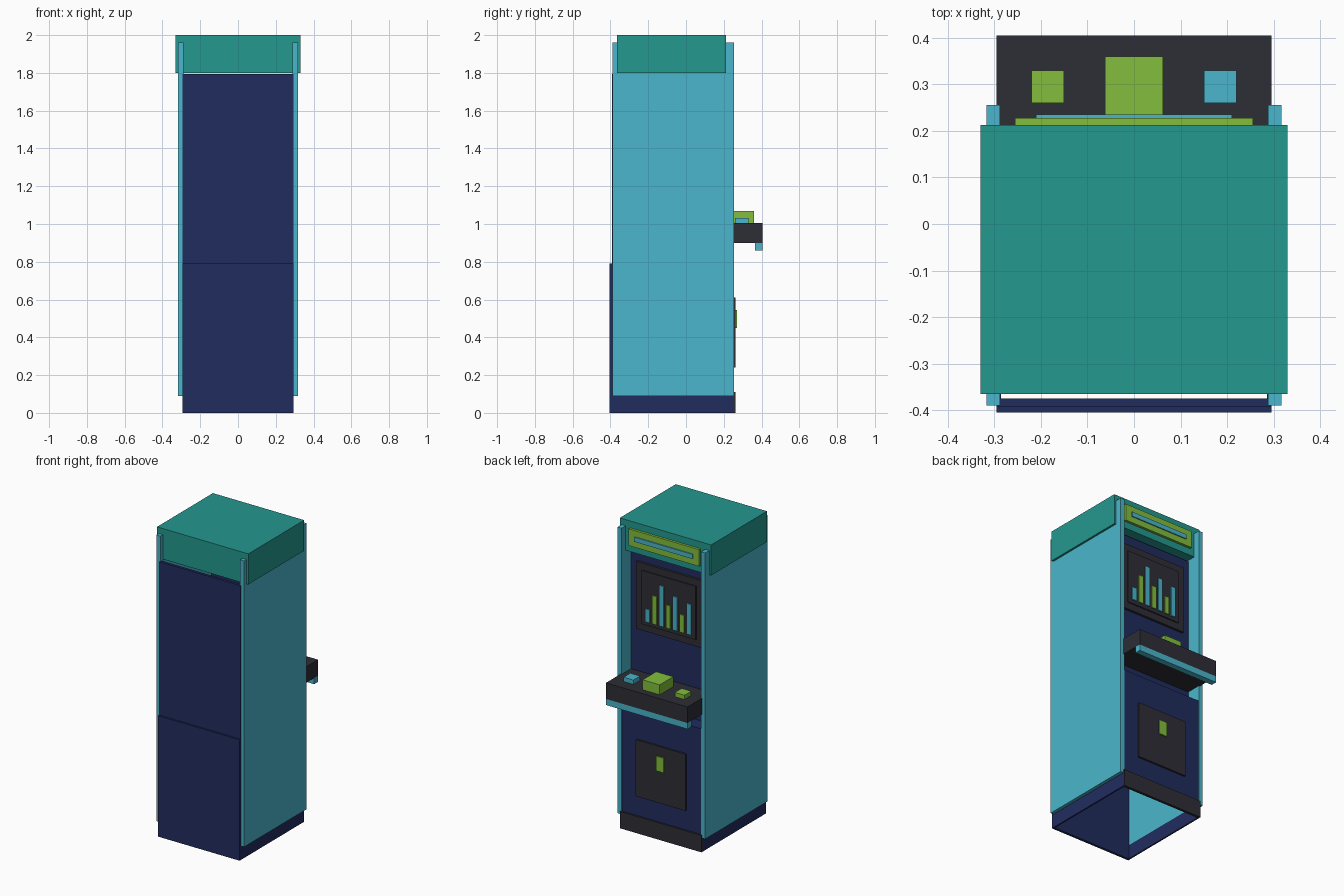
import bpy, bmesh

cube = bpy.data.objects.get("Cube")
if cube:
    bpy.data.objects.remove(cube, do_unlink=True)


def material(name, rgb):
    lin = [((c / 255 + 0.055) / 1.055) ** 2.4 for c in rgb] + [1.0]
    m = bpy.data.materials.new(name)
    m.use_nodes = True
    m.diffuse_color = lin
    m.node_tree.nodes["Principled BSDF"].inputs["Base Color"].default_value = lin
    return m


CYAN = material("cyan", (74, 182, 204))
TEAL = material("teal", (36, 152, 143))
GREEN = material("lime green", (130, 190, 60))
NAVY = material("navy", (32, 44, 94))
DARK = material("charcoal", (45, 45, 54))


def box(name, mat, x, y, z):
    """Box spanning the given (low, high) ranges on each axis."""
    bm = bmesh.new()
    bmesh.ops.create_cube(bm, size=1)
    for v in bm.verts:
        v.co = [r[0] if c < 0 else r[1] for c, r in zip(v.co, (x, y, z))]
    me = bpy.data.meshes.new(name)
    bm.to_mesh(me)
    bm.free()
    me.materials.append(mat)
    ob = bpy.data.objects.new(name, me)
    bpy.context.collection.objects.link(ob)
    return ob


def wide(name, mat, half, y, z):
    """Box centred on x = 0."""
    return box(name, mat, (-half, half), y, z)


# Side walls on a thin plinth; the cabinet is hollow and open underneath
for side, s in (("left", 1), ("right", -1)):
    box(side + "_side_panel", CYAN, sorted((s * 0.288, s * 0.317)), (-0.39, 0.255), (0.09, 1.96))
    box(side + "_plinth", NAVY, sorted((s * 0.285, s * 0.295)), (-0.395, 0.25), (0, 0.092))

# Plain panels on the -y side
wide("plain_lower_panel", NAVY, 0.295, (-0.405, -0.388), (0, 0.79))
wide("plain_upper_panel", NAVY, 0.295, (-0.393, -0.375), (0.79, 1.793))

# Panels on the +y side: recessed screen wall, lower wall and its ledge
wide("screen_wall", NAVY, 0.29, (0.14, 0.157), (0.79, 1.793))
wide("lower_wall", NAVY, 0.29, (0.235, 0.25), (0.05, 0.80))
wide("lower_wall_ledge", NAVY, 0.289, (0.14, 0.24), (0.785, 0.799))
wide("kick_plate", DARK, 0.295, (0.245, 0.262), (0, 0.11))

# Roof block and lit sign
wide("roof_block", TEAL, 0.33, (-0.365, 0.212), (1.80, 2.0))
wide("sign_plate", GREEN, 0.255, (0.205, 0.228), (1.845, 1.955))
wide("sign_stripe", CYAN, 0.21, (0.225, 0.235), (1.885, 1.915))

# Screen with a row of bars
wide("screen_bezel", DARK, 0.24, (0.15, 0.172), (1.285, 1.725))
wide("screen", DARK, 0.195, (0.165, 0.179), (1.33, 1.68))
for i, h in enumerate((0.085, 0.185, 0.265, 0.15, 0.22, 0.115, 0.20)):
    x = 0.15 - 0.05 * i
    box(f"screen_bar_{i + 1}", GREEN if i % 2 else CYAN,
        (x - 0.016, x + 0.016), (0.177, 0.186), (1.355, 1.355 + h))

# Control deck
wide("control_deck", DARK, 0.295, (0.155, 0.405), (0.90, 1.005))
wide("deck_trim", CYAN, 0.295, (0.365, 0.405), (0.86, 0.90))
wide("centre_control", GREEN, 0.062, (0.22, 0.36), (1.0, 1.07))
box("left_button", CYAN, (0.15, 0.22), (0.26, 0.33), (1.0, 1.033))
box("right_button", GREEN, (-0.22, -0.15), (0.26, 0.33), (1.0, 1.033))

# Service door with slot
wide("service_door", DARK, 0.18, (0.245, 0.262), (0.24, 0.61))
wide("door_slot", GREEN, 0.028, (0.26, 0.27), (0.45, 0.545))
